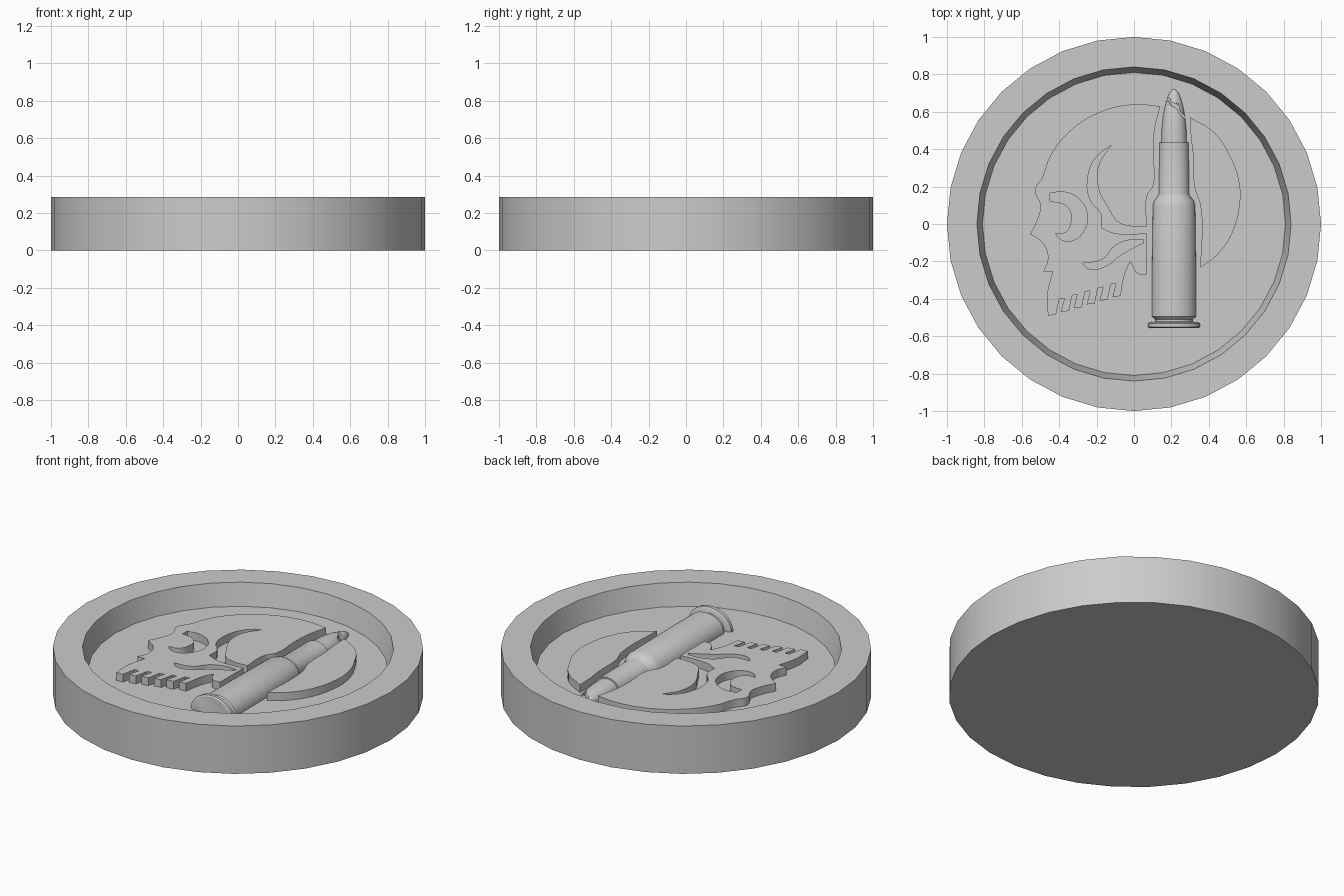
import bpy, bmesh, math
from mathutils import Matrix, Vector

if "Cube" in bpy.data.objects:
    bpy.data.objects.remove(bpy.data.objects["Cube"])

FLOOR = 0.155     # height of the recessed floor
SKULL_TOP = 0.202

grey = bpy.data.materials.new("plain grey")
grey.diffuse_color = (0.6, 0.6, 0.6, 1)
grey.use_nodes = True
grey.node_tree.nodes["Principled BSDF"].inputs["Base Color"].default_value = grey.diffuse_color


def finish(ob):
    """Give an object its colour and smooth shading with sharp edges."""
    ob.data.materials.clear()
    ob.data.materials.append(grey)
    bpy.ops.object.select_all(action='DESELECT')
    ob.select_set(True)
    bpy.context.view_layer.objects.active = ob
    bpy.ops.object.shade_smooth_by_angle(angle=math.radians(30))


def lathe(name, profile, sides, matrix=Matrix()):
    """Closed solid turned from (radius, height) points, capped at both ends."""
    bm = bmesh.new()
    rings = []
    for r, h in profile:
        rings.append([bm.verts.new((r * math.cos(2 * math.pi * i / sides),
                                    r * math.sin(2 * math.pi * i / sides), h))
                      for i in range(sides)])
    for a, b in zip(rings, rings[1:]):
        for i in range(sides):
            j = (i + 1) % sides
            bm.faces.new((a[i], a[j], b[j], b[i]))
    bm.faces.new(rings[0])
    bm.faces.new(rings[-1])
    bm.transform(matrix)
    bmesh.ops.recalc_face_normals(bm, faces=bm.faces)
    mesh = bpy.data.meshes.new(name)
    bm.to_mesh(mesh)
    bm.free()
    ob = bpy.data.objects.new(name, mesh)
    bpy.context.collection.objects.link(ob)
    return ob


def plate(name, loops, z0, z1):
    """Flat plate from outlines; inner outlines become holes. Sharp turns stay corners."""
    curve = bpy.data.curves.new(name, 'CURVE')
    curve.dimensions = '2D'
    curve.fill_mode = 'BOTH'
    curve.extrude = (z1 - z0) / 2
    for pts in loops:
        s = curve.splines.new('BEZIER')
        s.bezier_points.add(len(pts) - 1)
        s.use_cyclic_u = True
        s.resolution_u = 5
        n = len(pts)
        for i, bp in enumerate(s.bezier_points):
            p = Vector(pts[i])
            before, after = p - Vector(pts[i - 1]), Vector(pts[(i + 1) % n]) - p
            kind = 'VECTOR' if before.angle(after) > math.radians(58) else 'AUTO'
            bp.co = (p.x, p.y, 0)
            bp.handle_left_type = bp.handle_right_type = kind
    ob = bpy.data.objects.new(name, curve)
    bpy.context.collection.objects.link(ob)
    ob.location.z = (z0 + z1) / 2
    bpy.ops.object.select_all(action='DESELECT')
    ob.select_set(True)
    bpy.context.view_layer.objects.active = ob
    bpy.ops.object.convert(target='MESH')
    ob = bpy.context.view_layer.objects.active
    bm = bmesh.new()
    bm.from_mesh(ob.data)
    bmesh.ops.remove_doubles(bm, verts=bm.verts, dist=0.0005)
    bmesh.ops.recalc_face_normals(bm, faces=bm.faces)
    bm.to_mesh(ob.data)
    bm.free()
    return ob


# Round tray with a raised rim
finish(lathe("round_tray", [(1, 0), (1, 0.285), (0.84, 0.285), (0.81, FLOOR)], 32))

# Skull in profile: forehead and nose down to the jaw
face = [(0.14, 0.63), (0, 0.64), (-0.18, 0.6), (-0.34, 0.5), (-0.45, 0.36), (-0.49, 0.25),
        (-0.53, 0.18), (-0.50, 0.10), (-0.515, 0.03), (-0.555, -0.055), (-0.49, -0.10),
        (-0.46, -0.18), (-0.485, -0.255), (-0.435, -0.255), (-0.465, -0.38)]
# Row of teeth
teeth = []
for i in range(6):
    x, y = -0.46 + 0.069 * i, -0.49 + 0.02 * i
    teeth += [(x, y), (x + 0.043, y + 0.005)]
    if i < 5:
        teeth += [(x + 0.06, y + 0.088), (x + 0.088, y + 0.093)]
# Jaw hinge, temple groove, and the edge beside the cartridge
back = [(-0.05, -0.27), (-0.02, -0.20), (0.02, -0.265), (0.07, -0.27), (0.07, -0.05),
        (-0.10, -0.05), (-0.175, -0.02), (-0.175, 0.05), (-0.235, 0.13), (-0.245, 0.26),
        (-0.2, 0.36), (-0.123, 0.42), (-0.19, 0.31), (-0.19, 0.19), (-0.14, 0.09),
        (-0.085, 0.01), (-0.02, -0.012), (0.07, -0.012), (0.07, 0.15), (0.105, 0.21),
        (0.103, 0.38), (0.11, 0.50)]
eye = [(-0.45, 0.165), (-0.37, 0.17), (-0.29, 0.13), (-0.25, 0.05), (-0.27, -0.04),
       (-0.335, -0.09), (-0.395, -0.08), (-0.42, -0.05), (-0.365, -0.045),
       (-0.335, 0.01), (-0.345, 0.08), (-0.39, 0.113), (-0.45, 0.12)]
cheek = [(0.05, -0.085), (-0.02, -0.085), (-0.10, -0.115), (-0.17, -0.19), (-0.275, -0.21),
         (-0.24, -0.24), (-0.16, -0.23), (-0.07, -0.165), (0, -0.125), (0.05, -0.1)]
finish(plate("skull_face", [face + teeth + back, eye, cheek], FLOOR - 0.01, SKULL_TOP))

# Back of the skull on the far side of the cartridge
rear = [(0.30, 0.57), (0.43, 0.49), (0.51, 0.37), (0.56, 0.24), (0.565, 0.10), (0.52, -0.06),
        (0.45, -0.16), (0.355, -0.235), (0.355, 0.10), (0.325, 0.19), (0.315, 0.38),
        (0.305, 0.46)]
finish(plate("skull_back", [rear], FLOOR - 0.01, SKULL_TOP))

# Cartridge lying half sunk in the floor, pointing to the rear
lay = (Matrix.Translation((0.214, 0, FLOOR)) @ Matrix.Diagonal((1, 1, 0.8, 1))
       @ Matrix.Rotation(-math.pi / 2, 4, 'X'))
case = [(0.13, -0.555), (0.14, -0.55), (0.14, -0.532), (0.125, -0.525), (0.1, -0.522),
        (0.1, -0.51), (0.118, -0.495), (0.118, -0.3), (0.113, 0.1), (0.105, 0.125),
        (0.085, 0.15), (0.08, 0.165), (0.078, 0.435), (0.06, 0.435)]
finish(lathe("cartridge_case", case, 40, lay))

slug = [(0.068, 0.42), (0.066, 0.50), (0.06, 0.565), (0.05, 0.62), (0.037, 0.67),
        (0.022, 0.705), (0.008, 0.718)]
tip = lathe("cartridge_tip", slug, 40, lay)

# Jagged crack across the tip
crack = [(0.16, 0.69), (0.19, 0.672), (0.2, 0.652), (0.235, 0.637), (0.25, 0.60),
         (0.30, 0.555), (0.30, 0.535), (0.262, 0.57), (0.243, 0.59), (0.228, 0.618),
         (0.2, 0.632), (0.185, 0.655), (0.16, 0.67)]
cutter = plate("crack_cutter", [crack], FLOOR + 0.008, 0.3)
cutter.hide_render = True
cutter.hide_set(True)
cut = tip.modifiers.new("crack", 'BOOLEAN')
cut.operation = 'DIFFERENCE'
cut.object = cutter
cut.solver = 'EXACT'
finish(tip)
